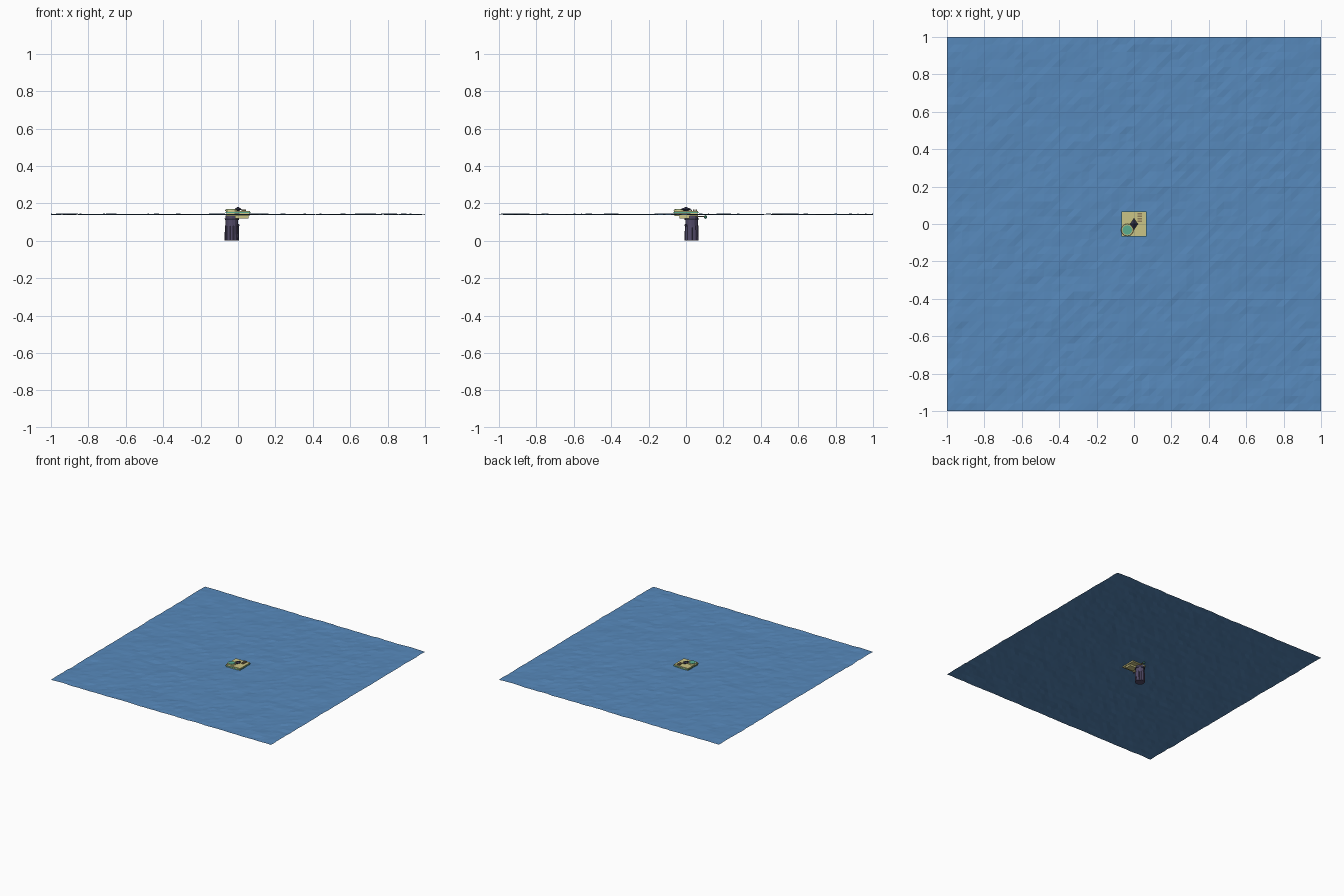
import bpy, bmesh, math, random
from mathutils import Vector, noise

cube = bpy.data.objects.get("Cube")
if cube:
    bpy.data.objects.remove(cube, do_unlink=True)
random.seed(4)


def material(name, rgb):
    m = bpy.data.materials.new(name)
    m.use_nodes = True
    m.diffuse_color = (*rgb, 1)
    m.node_tree.nodes["Principled BSDF"].inputs["Base Color"].default_value = (*rgb, 1)
    return m


BLUE = material("sea blue", (0.095, 0.25, 0.5))
SAND = material("sand yellow", (0.6, 0.56, 0.24))
GREEN = material("sea green", (0.1, 0.42, 0.28))
PURPLE = material("dusky purple", (0.085, 0.07, 0.14))
DARK = material("dark slate", (0.035, 0.035, 0.07))
BROWN = material("driftwood brown", (0.27, 0.2, 0.1))


def finish(name, bm, mat):
    mesh = bpy.data.meshes.new(name)
    bm.to_mesh(mesh)
    bm.free()
    mesh.materials.append(mat)
    ob = bpy.data.objects.new(name, mesh)
    bpy.context.collection.objects.link(ob)
    return ob


def box(name, x, y, z, mat):
    """Box between the given (low, high) ranges."""
    bm = bmesh.new()
    bmesh.ops.create_cube(bm, size=1)
    for v in bm.verts:
        v.co = [r[0] + (c + 0.5) * (r[1] - r[0]) for c, r in zip(v.co, (x, y, z))]
    return finish(name, bm, mat)


def cone(name, x, y, z, r1, r2, mat, sides=12):
    bm = bmesh.new()
    bmesh.ops.create_cone(bm, cap_ends=True, segments=sides, radius1=r1,
                          radius2=r2, depth=z[1] - z[0])
    bmesh.ops.translate(bm, verts=bm.verts, vec=(x, y, sum(z) / 2))
    return finish(name, bm, mat)


# Sea: a faceted sheet with gentle swell and small choppy ripples
SEA = 0.141
bm = bmesh.new()
bmesh.ops.create_grid(bm, x_segments=50, y_segments=50, size=1)
for v in bm.verts:
    swell = noise.noise(Vector((v.co.x * 5, v.co.y * 5, 0)))
    chop = noise.noise(Vector((v.co.x * 13, v.co.y * 13, 7)))
    v.co.z = SEA + 0.004 * swell + 0.003 * chop + random.uniform(-0.0015, 0.0015)
for f in list(bm.faces):
    ordered = sorted(f.verts, key=lambda v: v.co.x + v.co.y)
    bmesh.utils.face_split(f, ordered[0], ordered[-1])
finish("sea", bm, BLUE)

# Raft: sandy deck over a timber body, edged in green
H = 0.065
box("deck", (-H, H), (-H, H), (0.152, 0.16), SAND)
box("raft_body", (-H + 0.004, H - 0.004), (-H + 0.004, H - 0.004), (0.132, 0.152), SAND)
for s, side in ((-1, "low"), (1, "high")):
    rail = sorted((s * (H - 0.003), s * (H + 0.002)))
    span = (-H - 0.002, H + 0.002)
    box("front_back_trim_" + side, span, rail, (0.147, 0.153), GREEN)
    box("side_trim_" + side, rail, span, (0.147, 0.153), GREEN)
box("keel_block", (-0.015, 0.055), (-0.035, 0.02), (0.118, 0.134), SAND)

# Pool: green disc held in a low sandy ring
cone("pool_rim", -0.036, -0.032, (0.16, 0.166), 0.034, 0.032, SAND)
cone("pool", -0.036, -0.032, (0.164, 0.169), 0.026, 0.026, GREEN)

# Pointed dark ornament at the middle, a narrow double pyramid
for name, z, low, high in (("ornament_base", (0.158, 0.168), 0.004, 0.03),
                           ("ornament_tip", (0.168, 0.181), 0.03, 0.002)):
    ob = cone(name, 0, 0, z, low, high, DARK, 4)
    ob.scale.x = 0.7

# Driftwood steps on the back of the deck
for i in range(4):
    y = 0.012 + i * 0.013
    box("step_%d" % (i + 1), (0.018, 0.043), (y, y + 0.007), (0.16, 0.164 + i * 0.001), BROWN)

# Ribbed pillar below the water
PX, PY = -0.033, 0.03
cone("pillar", PX, PY, (0, 0.082), 0.037, 0.036, PURPLE)
cone("pillar_neck", PX, PY, (0.082, 0.134), 0.033, 0.034, PURPLE)
for i in range(10):
    a = math.tau * i / 10
    cone("pillar_rib_%d" % (i + 1), PX + 0.034 * math.cos(a), PY + 0.034 * math.sin(a),
         (0.002, 0.08), 0.005, 0.004, PURPLE, 6)
cone("pillar_collar", PX, PY, (0.112, 0.12), 0.037, 0.039, DARK)

# Small float behind the raft and a knob on the pillar
for name, x, y, z, r, mat in (("float", -0.01, 0.105, 0.127, 0.01, GREEN),
                              ("pillar_knob", 0.001, -0.002, 0.083, 0.008, PURPLE)):
    bm = bmesh.new()
    bmesh.ops.create_icosphere(bm, subdivisions=1, radius=r)
    bmesh.ops.translate(bm, verts=bm.verts, vec=(x, y, z))
    finish(name, bm, mat)
box("float_arm", (-0.013, -0.007), (0.055, 0.1), (0.126, 0.131), BROWN)
